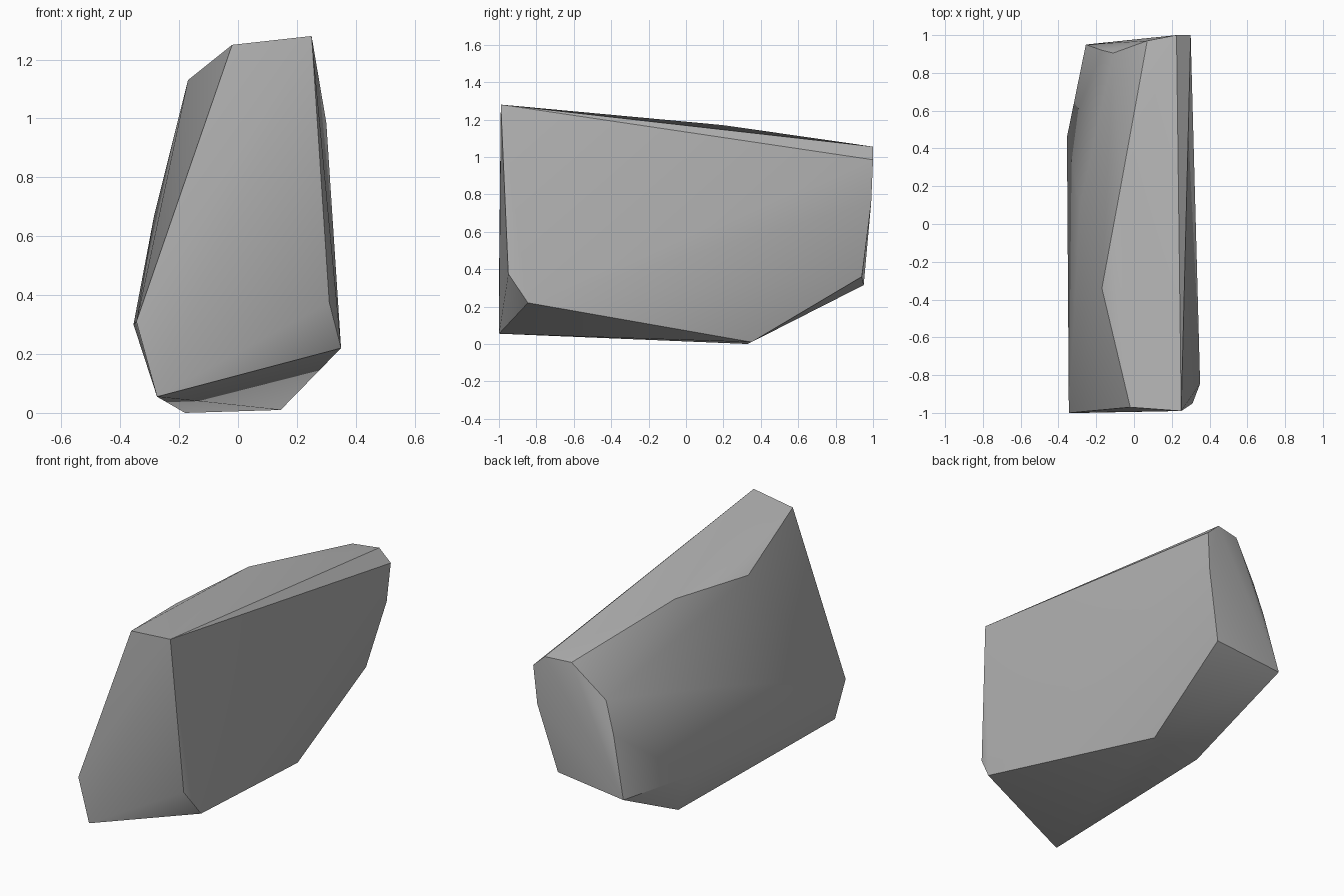
import bpy
import bmesh
import math

default_cube = bpy.data.objects.get("Cube")
if default_cube:
    bpy.data.objects.remove(default_cube, do_unlink=True)


def make_material(name, colour):
    material = bpy.data.materials.new(name)
    material.use_nodes = True
    material.diffuse_color = colour
    shader = material.node_tree.nodes["Principled BSDF"]
    shader.inputs["Base Color"].default_value = colour
    shader.inputs["Roughness"].default_value = 0.9
    return material


def make_boulder(name, corners, material):
    """Wrap a tight faceted skin around the given corner points."""
    bm = bmesh.new()
    for corner in corners:
        bm.verts.new(corner)
    hull = bmesh.ops.convex_hull(bm, input=bm.verts[:])
    unused = [v for v in hull["geom_interior"] + hull["geom_unused"]
              if isinstance(v, bmesh.types.BMVert) and v.is_valid]
    bmesh.ops.delete(bm, geom=list(set(unused)), context="VERTS")
    bmesh.ops.recalc_face_normals(bm, faces=bm.faces[:])
    mesh = bpy.data.meshes.new(name)
    bm.to_mesh(mesh)
    bm.free()
    mesh.materials.append(material)
    boulder = bpy.data.objects.new(name, mesh)
    bpy.context.collection.objects.link(boulder)
    return boulder


# Corners of the steep front face
front = [(-.02, -.97, 1.25), (.25, -.99, 1.28), (.31, -.95, .375),
         (.35, -.845, .22), (-.275, -1, .055), (-.345, -1, .31)]

# Ridge along the top and bulge of the right flank
ridge = [(-.17, -.34, 1.13), (-.07, .2, 1.17)]
flank = [(-.285, .1, .67), (-.355, .46, .3)]

# Chipped back end
back = [(.07, .97, 1.05), (.225, 1, 1.055), (.3, 1, .985),
        (.28, .99, .755), (.18, .94, .36), (-.255, .95, .315),
        (-.11, .905, .85), (-.17, .92, .665)]

# Lowest edge the stone rests on
base = [(.145, .35, .01), (-.18, .33, 0)]

stone = make_material("stone grey", (.45, .45, .45, 1))
rock = make_boulder("rock", front + ridge + flank + back + base, stone)

# Smooth gentle bends, keep the hard chipped edges
bpy.ops.object.select_all(action="DESELECT")
rock.select_set(True)
bpy.context.view_layer.objects.active = rock
bpy.ops.object.shade_smooth_by_angle(angle=math.radians(30))
